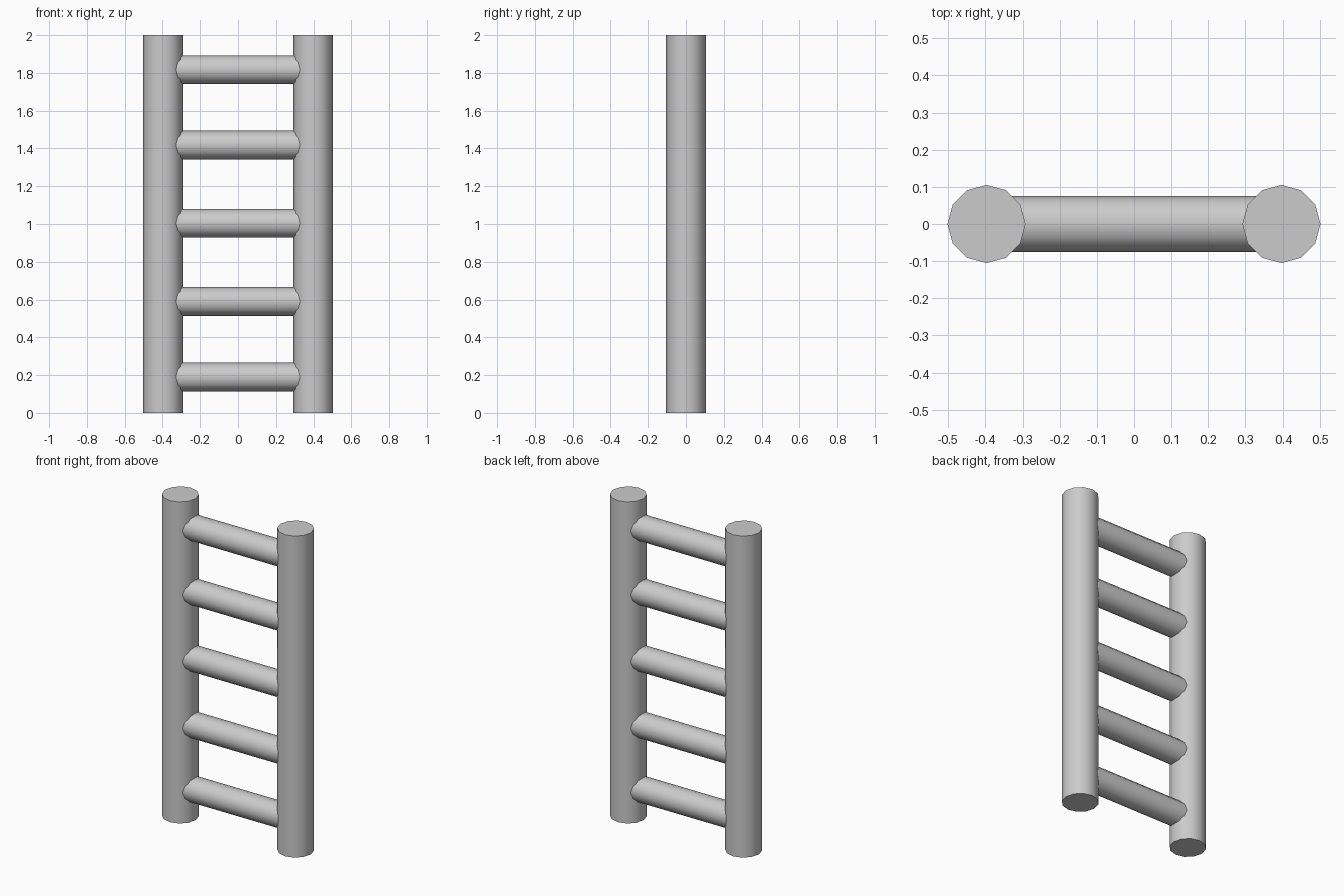
import bpy
import math

cube = bpy.data.objects.get("Cube")
if cube:
    bpy.data.objects.remove(cube, do_unlink=True)

grey = bpy.data.materials.new("light_grey")
grey.use_nodes = True
colour = (0.6, 0.6, 0.6, 1)
grey.diffuse_color = colour
grey.node_tree.nodes["Principled BSDF"].inputs["Base Color"].default_value = colour


def rod(name, radius, length, location, rotation=(0, 0, 0)):
    """Twelve-sided rod with smooth sides and sharp end caps."""
    bpy.ops.mesh.primitive_cylinder_add(vertices=12, radius=radius, depth=length,
                                        location=location, rotation=rotation)
    obj = bpy.context.object
    obj.name = name
    obj.data.materials.append(grey)
    bpy.ops.object.shade_smooth_by_angle(angle=math.radians(40))
    return obj


# Upright posts
post_x = 0.397
for side, sign in (("left", 1), ("right", -1)):
    rod(side + "_post", 0.105, 2.0, (sign * post_x, 0, 1.0))

# Rungs, ending inside the posts
for i, z in enumerate((0.19, 0.59, 1.004, 1.418, 1.817)):
    rod(f"rung_{i + 1}", 0.076, 2 * post_x, (0, 0, z), (0, math.pi / 2, 0))
